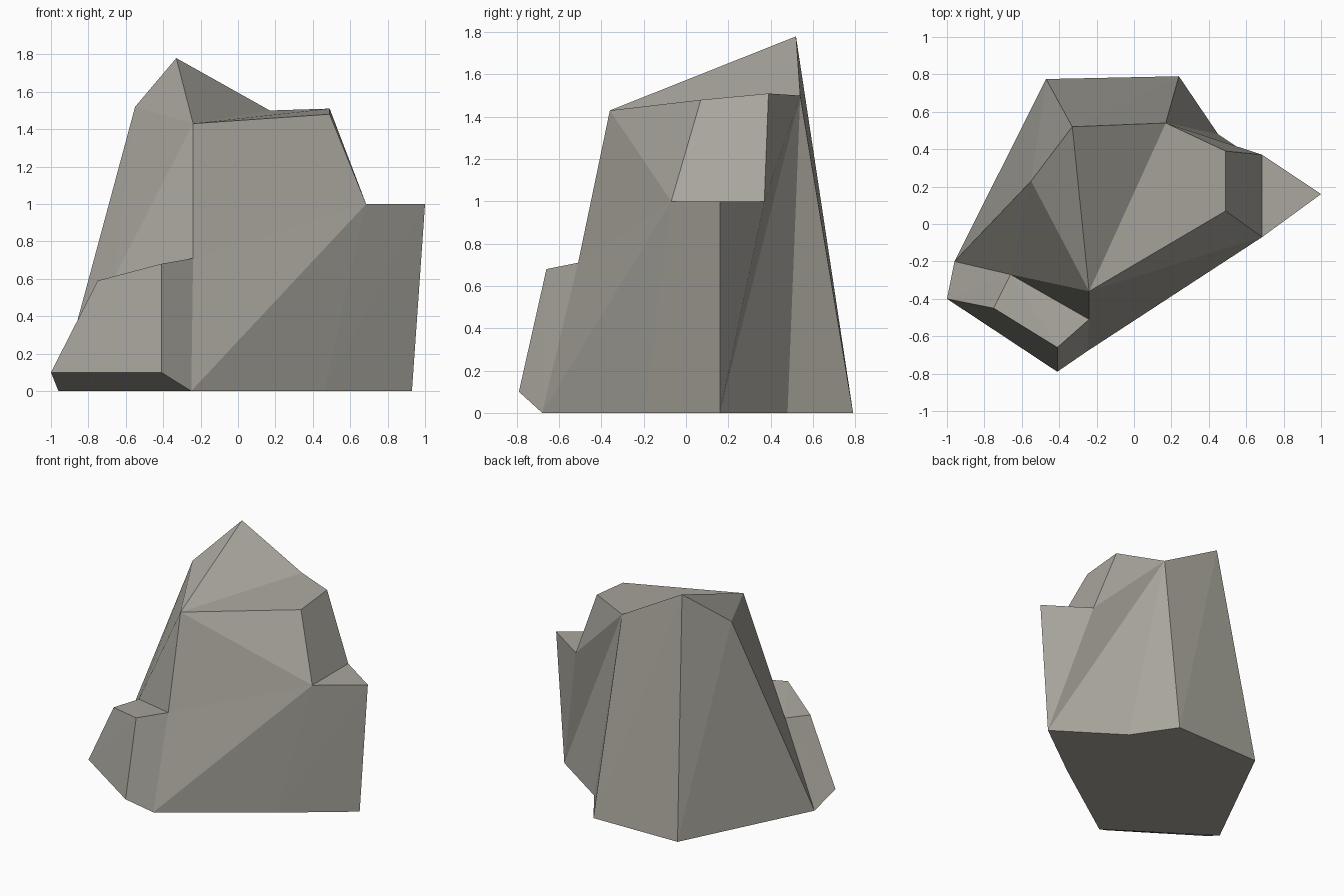
import bpy
import bmesh

cube = bpy.data.objects.get("Cube")
if cube:
    bpy.data.objects.remove(cube, do_unlink=True)

# Single stone colour
stone = bpy.data.materials.new("warm_grey_stone")
stone.use_nodes = True
colour = (0.40, 0.385, 0.34, 1.0)
stone.diffuse_color = colour
shader = next(n for n in stone.node_tree.nodes if n.type == "BSDF_PRINCIPLED")
shader.inputs["Base Color"].default_value = colour
shader.inputs["Roughness"].default_value = 0.9

# Corners of the rock, shared by the parts
corners = {
    # summit and plateau
    "peak": (-0.33, 0.52, 1.78),
    "shoulder": (-0.55, 0.23, 1.52),
    "brow": (-0.24, -0.36, 1.43),
    "rim_front": (0.49, 0.07, 1.48),
    "rim_side": (0.49, 0.39, 1.51),
    "rim_back": (0.17, 0.54, 1.5),
    # step on the side
    "step_front": (0.685, -0.07, 1),
    "step_back": (0.685, 0.37, 1),
    "spur_tip": (1, 0.16, 1),
    # ground outline
    "ground_front": (-0.25, -0.68, 0),
    "ground_mid": (0.46, -0.19, 0),
    "ground_side": (0.93, 0.16, 0),
    "ground_notch": (0.45, 0.48, 0),
    "ground_back": (0.24, 0.79, 0),
    "ground_rear": (-0.47, 0.775, 0),
    "ground_left": (-0.96, -0.2, 0),
    # front ledge
    "ledge_inner": (-0.24, -0.51, 0.71),
    "ledge_outer": (-0.66, -0.27, 0.61),
    "ledge_left": (-0.75, -0.45, 0.59),
    "ledge_right": (-0.41, -0.66, 0.68),
    "toe_left": (-1, -0.4, 0.1),
    "toe_right": (-0.41, -0.79, 0.1),
}


def finish(name, bm):
    bmesh.ops.recalc_face_normals(bm, faces=bm.faces[:])
    mesh = bpy.data.meshes.new(name)
    bm.to_mesh(mesh)
    bm.free()
    mesh.materials.append(stone)
    obj = bpy.data.objects.new(name, mesh)
    bpy.context.collection.objects.link(obj)
    return obj


def faceted(name, faces):
    """Closed solid from faces given as corner names."""
    bm = bmesh.new()
    verts = {}
    for face in faces:
        loop = []
        for key in face.split():
            if key not in verts:
                verts[key] = bm.verts.new(corners[key])
            loop.append(verts[key])
        bm.faces.new(loop)
    return finish(name, bm)


def chunk(name, keys):
    """Convex block wrapped around a few corners."""
    bm = bmesh.new()
    verts = [bm.verts.new(corners[k]) for k in keys.split()]
    bmesh.ops.convex_hull(bm, input=verts)
    return finish(name, bm)


# Main crag
faceted("crag", [
    # top
    "peak shoulder brow",
    "peak brow rim_back",
    "brow rim_front rim_side rim_back",
    # side step
    "rim_front step_front step_back rim_side",
    "rim_side step_back rim_back",
    "step_front ground_front ground_side",
    "step_front ground_side step_back",
    # front
    "brow step_front rim_front",
    "brow ledge_inner step_front",
    "ledge_inner ground_front step_front",
    # left flank
    "shoulder ground_left ledge_outer",
    "shoulder ledge_outer brow",
    "ledge_outer ledge_inner brow",
    "ground_left ground_front ledge_inner ledge_outer",
    "shoulder ground_rear ground_left",
    "peak ground_rear shoulder",
    # back
    "rim_back step_back ground_side",
    "rim_back ground_side ground_notch",
    "rim_back ground_notch ground_back",
    "peak rim_back ground_back",
    "peak ground_back ground_rear",
    # underside
    "ground_left ground_rear ground_back ground_notch ground_side ground_front",
])

# Pointed spur beside the crag
chunk("side_spur", "step_front step_back spur_tip ground_side ground_mid ground_front")

# Low ledge at the foot
chunk("front_ledge", "ledge_inner ledge_outer ledge_left ledge_right "
                     "toe_left toe_right ground_left ground_front")
